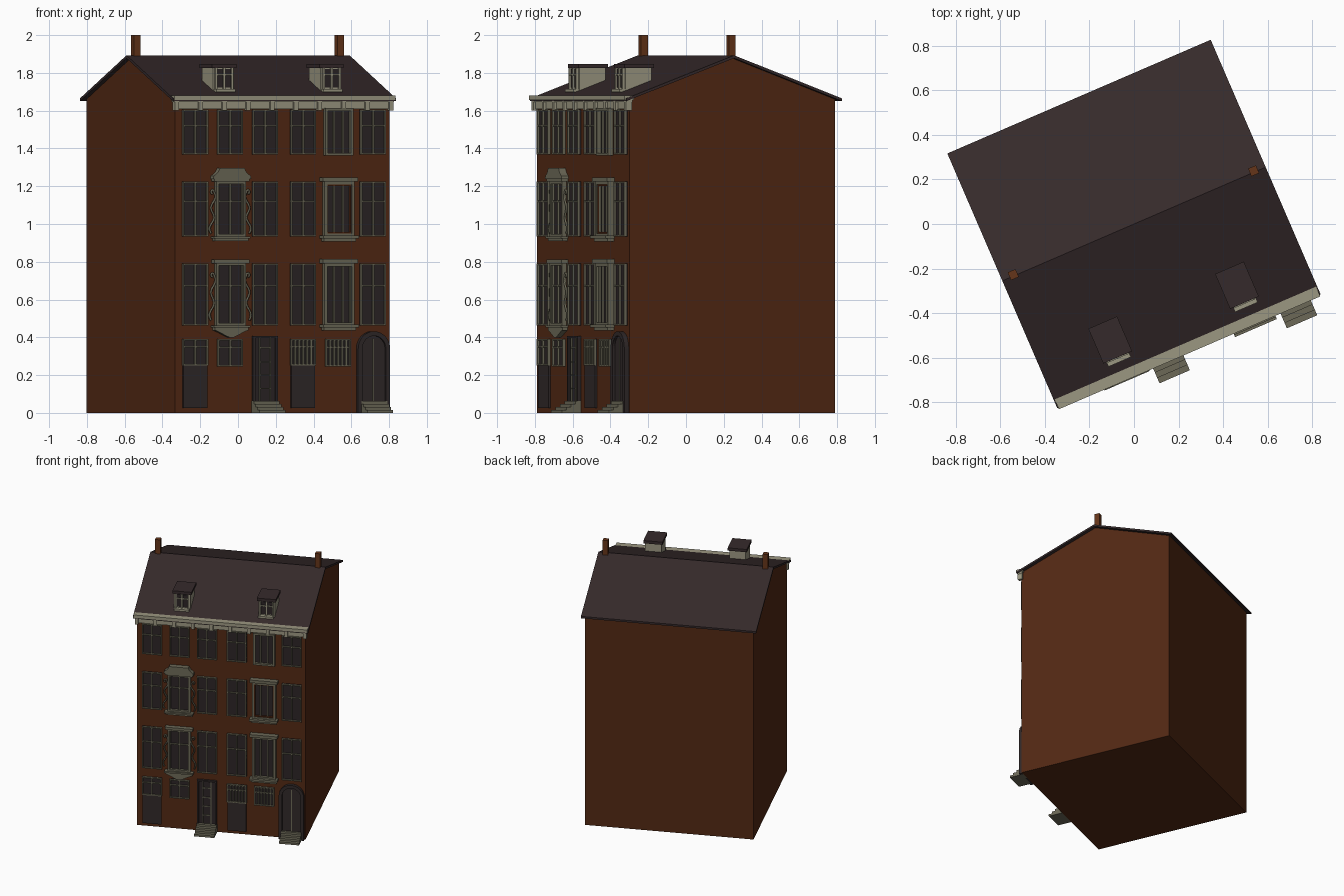
import bpy, bmesh, math
from mathutils import Vector

if "Cube" in bpy.data.objects:
    bpy.data.objects.remove(bpy.data.objects["Cube"])

ANGLE = math.radians(23.35)   # the house stands turned on its plot
W, D = 0.618, 0.593           # half width, half depth
F = -D                        # front wall plane


def material(name, rgb):
    m = bpy.data.materials.new(name)
    m.diffuse_color = (*rgb, 1)
    m.use_nodes = True
    m.node_tree.nodes["Principled BSDF"].inputs["Base Color"].default_value = m.diffuse_color
    return m


BRICK = material("brick", (0.085, 0.021, 0.0065))
CHIMNEY = material("chimney_brick", (0.13, 0.035, 0.010))
ROOF = material("roof_slate", (0.036, 0.023, 0.024))
CREAM = material("cream_paint", (0.33, 0.31, 0.22))
STONE = material("grey_stone", (0.15, 0.14, 0.095))
GLASS = material("dark_glass", (0.024, 0.018, 0.019))
DOOR = material("door_wood", (0.029, 0.021, 0.021))


def prism(bm, pts, axis, a, b):
    """Extrude a 2D outline along x (outline y,z) or along y (outline x,z)."""
    place = (lambda p, t: (t, p[0], p[1])) if axis == 'x' else (lambda p, t: (p[0], t, p[1]))
    lo = [bm.verts.new(place(p, a)) for p in pts]
    hi = [bm.verts.new(place(p, b)) for p in pts]
    faces = [bm.faces.new(lo), bm.faces.new(hi[::-1])]
    for i in range(len(pts)):
        j = (i + 1) % len(pts)
        faces.append(bm.faces.new((lo[j], lo[i], hi[i], hi[j])))
    bmesh.ops.recalc_face_normals(bm, faces=faces)


def box(bm, x0, x1, y0, y1, z0, z1):
    prism(bm, [(x0, z0), (x1, z0), (x1, z1), (x0, z1)], 'y', y0, y1)


def front(bm, cx, half, z0, z1, out):
    """Block standing proud of the front wall."""
    box(bm, cx - half, cx + half, F - out, F + 0.01, z0, z1)


def border(bm, cx, half, z0, z1, t, out):
    for s in (-1, 1):
        front(bm, cx + s * (half - t / 2), t / 2, z0, z1, out)
    for z in (z0, z1 - t):
        front(bm, cx, half - t, z, z + t, out)


def finish(bm, name, mat):
    me = bpy.data.meshes.new(name)
    bm.to_mesh(me)
    bm.free()
    me.materials.append(mat)
    ob = bpy.data.objects.new(name, me)
    ob.rotation_euler.z = ANGLE
    bpy.context.collection.objects.link(ob)
    return ob


# Brick body with gables
bm = bmesh.new()
prism(bm, [(-D, 0), (D, 0), (D, 1.66), (0, 1.878), (-D, 1.66)], 'x', -W, W)
finish(bm, "brick_walls", BRICK)

# Saddle roof
bm = bmesh.new()
E = 0.622
prism(bm, [(-E, 1.665), (0, 1.893), (E, 1.665), (E, 1.65), (0, 1.878), (-E, 1.65)],
      'x', -0.643, 0.643)
finish(bm, "roof", ROOF)

# Chimneys on the ridge ends
bm = bmesh.new()
for s in (-1, 1):
    box(bm, s * 0.587 - 0.019, s * 0.587 + 0.019, -0.013, 0.025, 1.84, 2.0)
finish(bm, "chimneys", CHIMNEY)

# Cornice, frieze and brackets
bm = bmesh.new()
box(bm, -0.638, 0.638, -0.629, -0.575, 1.657, 1.68)
front(bm, 0, 0.63, 1.61, 1.657, 0.012)
front(bm, 0, 0.634, 1.645, 1.657, 0.024)
for i in range(10):
    front(bm, -0.618 + i * 1.236 / 9, 0.012, 1.602, 1.65, 0.026)
finish(bm, "cornice", CREAM)

# Dormers
body, top, pane = bmesh.new(), bmesh.new(), bmesh.new()
for cx in (-0.304, 0.315):
    box(body, cx - 0.06, cx + 0.06, -0.51, -0.36, 1.68, 1.825)
    box(top, cx - 0.07, cx + 0.07, -0.52, -0.35, 1.825, 1.847)
    box(pane, cx - 0.048, cx + 0.048, -0.515, -0.505, 1.722, 1.82)
    box(body, cx - 0.055, cx + 0.055, -0.542, -0.505, 1.70, 1.715)
    for s in (-1, 0, 1):
        box(body, cx + s * 0.046 - 0.005, cx + s * 0.046 + 0.005, -0.525, -0.505, 1.715, 1.825)
    box(body, cx - 0.046, cx + 0.046, -0.525, -0.505, 1.785, 1.793)
finish(body, "dormer_bodies", CREAM)
finish(top, "dormer_roofs", ROOF)
finish(pane, "dormer_panes", GLASS)

# Windows: glass, outer frame, mullions and transom
COLS = (-0.507, -0.306, -0.104, 0.115, 0.317, 0.518)
ROWS = ((1.368, 1.607), (0.935, 1.225), (0.463, 0.792))
HALF = 0.072
glass, frames = bmesh.new(), bmesh.new()


def window(cx, z0, z1, bars=(0,), transom=0.64):
    front(glass, cx, HALF, z0, z1, 0.006)
    border(frames, cx, HALF, z0, z1, 0.008, 0.018)
    for b in bars:
        front(frames, cx + b, 0.0045, z0, z1, 0.018)
    if transom:
        z = z0 + (z1 - z0) * transom
        front(frames, cx, HALF, z - 0.004, z + 0.004, 0.017)


for z0, z1 in ROWS:
    for cx in COLS:
        if cx == COLS[4]:
            window(cx, z0, z1, (-0.027, 0.027), None)
        else:
            window(cx, z0, z1)

# Ground floor windows, two of them barred
bars = [-0.045, -0.0225, 0, 0.0225, 0.045]
window(COLS[0], 0.25, 0.392, transom=0.7)
window(COLS[1], 0.245, 0.392, transom=0.7)
window(COLS[3], 0.25, 0.392, bars, 0.7)
window(COLS[4], 0.245, 0.392, bars, 0.7)

# Glazed door
cx = COLS[2]
front(glass, cx, HALF, 0.06, 0.405, 0.006)
for x in (-0.03, 0.03):
    front(frames, cx + x, 0.003, 0.06, 0.405, 0.014)
for z in (0.13, 0.20, 0.27, 0.345):
    front(frames, cx, 0.03, z - 0.003, z + 0.003, 0.014)
finish(glass, "window_glass", GLASS)
finish(frames, "window_frames", STONE)

# Solid doors, glazed-door surround and arched gate
bm = bmesh.new()
for cx in (COLS[0], COLS[3]):
    front(bm, cx, 0.069, 0.025, 0.25, 0.012)
border(bm, COLS[2], 0.072, 0.05, 0.408, 0.012, 0.018)


def arch(cx, half, z0, spring):
    pts = [(cx - half, z0), (cx + half, z0)]
    return pts + [(cx + half * math.cos(math.pi * i / 16),
                   spring + half * math.sin(math.pi * i / 16)) for i in range(17)]


cx = COLS[5]
prism(bm, arch(cx, 0.092, 0.0, 0.34), 'y', F - 0.012, F + 0.01)
for s in (-1, 1):
    front(bm, cx + s * 0.08, 0.012, 0.0, 0.34, 0.026)
for i in range(16):   # raised arch ring
    a, b = math.pi * i / 16, math.pi * (i + 1) / 16
    prism(bm, [(cx + r * math.cos(t), 0.34 + r * math.sin(t))
               for r, t in ((0.068, a), (0.092, a), (0.092, b), (0.068, b))],
          'y', F - 0.026, F)
finish(bm, "doors", DOOR)
bm = bmesh.new()
front(bm, cx, 0.003, 0.06, 0.39, 0.016)
finish(bm, "gate_strip", STONE)

# Door steps
bm = bmesh.new()
for cx in (COLS[2], COLS[5]):
    for i in range(4):
        front(bm, cx, 0.074, i * 0.0155, (i + 1) * 0.0155, 0.108 - i * 0.026)
finish(bm, "door_steps", STONE)

# Stone surrounds of the ornate windows
bm, inner = bmesh.new(), bmesh.new()
cx = COLS[4]
border(bm, cx, 0.08, 1.362, 1.613, 0.014, 0.028)
for z0, z1 in ROWS[1:]:
    border(bm, cx, 0.087, z0, z1, 0.016, 0.03)
    front(bm, cx, 0.102, z1, z1 + 0.022, 0.042)
    front(bm, cx, 0.102, z0 - 0.012, z0 + 0.004, 0.052)
    front(bm, cx, 0.092, z0 - 0.028, z0 - 0.012, 0.036)
border(inner, cx, 0.071, *[ROWS[1][0] + 0.016, ROWS[1][1] - 0.016], 0.007, 0.024)
finish(inner, "brick_inner_frame", BRICK)

cx = COLS[1]
for z0, z1 in ROWS[1:]:
    border(bm, cx, 0.085, z0, z1, 0.013, 0.026)
    front(bm, cx, 0.102, z1, z1 + 0.02, 0.036)
    front(bm, cx, 0.105, z0 - 0.012, z0, 0.04)
    front(bm, cx, 0.097, z0 - 0.026, z0 - 0.012, 0.03)
# curved hood above and pendant below
side = [(0.11, 1.238), (0.106, 1.255), (0.088, 1.268), (0.078, 1.28), (0.07, 1.297)]
prism(bm, [(cx + x, z) for x, z in side] + [(cx - x, z) for x, z in side[::-1]],
      'y', F - 0.04, F)
side = [(0.095, 0.438), (0.065, 0.425), (0.035, 0.41), (0.012, 0.40)]
prism(bm, [(cx + x, z) for x, z in side] + [(cx - x, z) for x, z in side[::-1]],
      'y', F - 0.03, F)
finish(bm, "stone_surrounds", STONE)

# Scrolls beside the ornate windows
for k, (z0, h) in enumerate(((0.95, 0.22), (0.49, 0.24))):
    cu = bpy.data.curves.new("scrolls", 'CURVE')
    cu.dimensions, cu.bevel_depth, cu.bevel_resolution = '3D', 0.006, 1
    cu.use_fill_caps = True
    for s in (-1, 1):
        pts = []
        for i in range(25):
            t = i / 24
            x = 0.094 + 0.016 * (1 - t) + 0.011 * math.sin(t * 4 * math.pi)
            pts.append((cx + s * x, F - 0.012, z0 + h * t))
        for i in range(1, 9):   # curl at the top
            a = math.pi * 1.5 * i / 8
            pts.append((cx + s * (0.094 + 0.008 * (1 - math.cos(a))), F - 0.012,
                        z0 + h + 0.01 * math.sin(a)))
        sp = cu.splines.new('POLY')
        sp.points.add(len(pts) - 1)
        for p, co in zip(sp.points, pts):
            p.co = (*co, 1)
    cu.materials.append(STONE)
    ob = bpy.data.objects.new(("upper", "lower")[k] + "_scrolls", cu)
    ob.rotation_euler.z = ANGLE
    bpy.context.collection.objects.link(ob)
